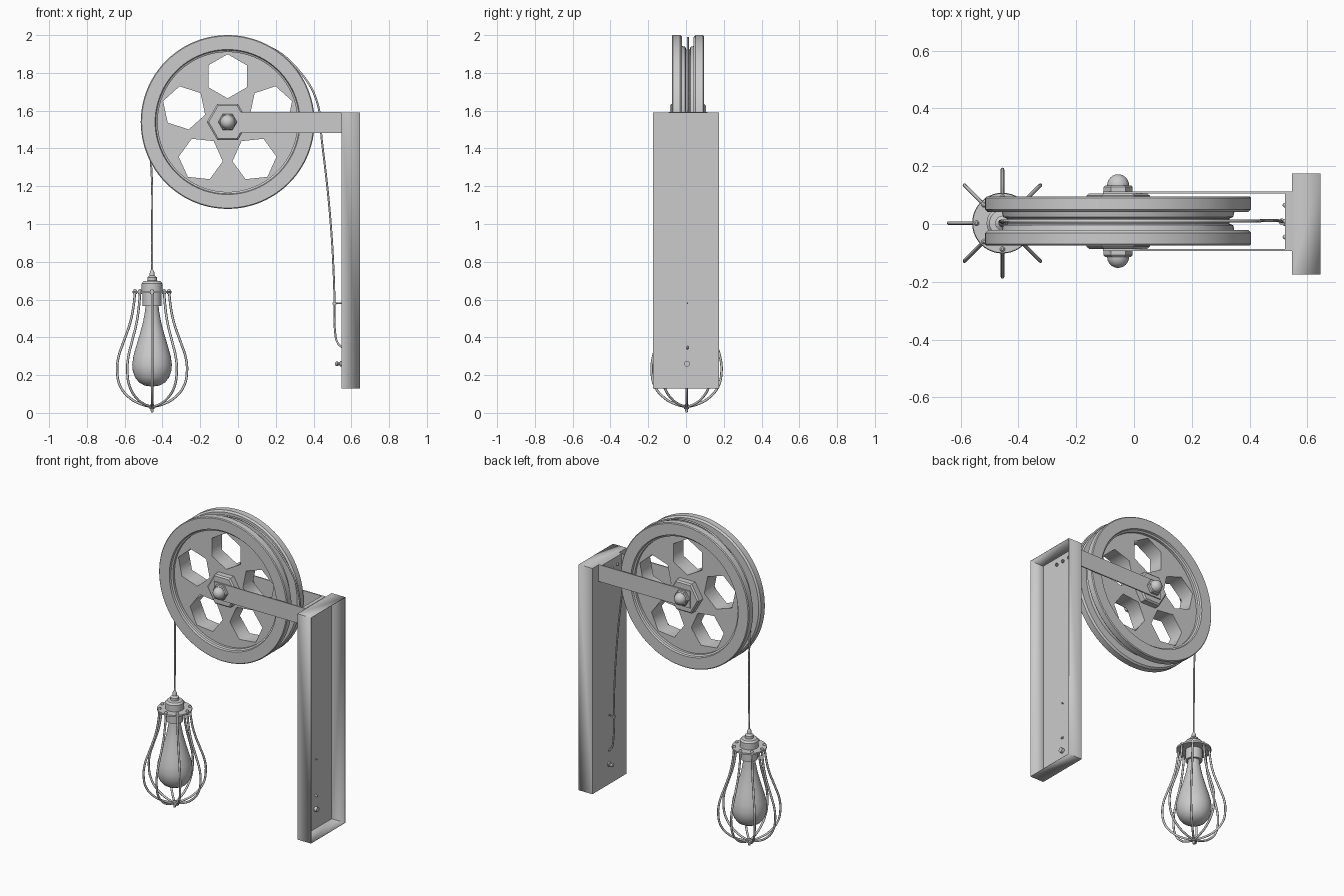
import bpy, bmesh
from math import pi, cos, sin, radians
from mathutils import Matrix, Vector

if "Cube" in bpy.data.objects:
    bpy.data.objects.remove(bpy.data.objects["Cube"])

WX, WY, WZ = -0.055, 0.01, 1.54      # wheel centre
LX, LY = -0.455, 0.003               # lamp axis


def add_mesh(name, bm, angle=30):
    bmesh.ops.recalc_face_normals(bm, faces=bm.faces[:])
    me = bpy.data.meshes.new(name)
    bm.to_mesh(me)
    bm.free()
    me.shade_smooth()
    me.set_sharp_from_angle(angle=radians(angle))
    ob = bpy.data.objects.new(name, me)
    bpy.context.collection.objects.link(ob)
    return ob


def lathe(name, profile, loc, rot=Matrix(), segs=32, closed=False):
    """Revolve (radius, height) points about z, then rotate and move."""
    bm = bmesh.new()
    rings = []
    for r, h in profile:
        if r < 1e-6:
            rings.append([bm.verts.new((0, 0, h))] * segs)
        else:
            rings.append([bm.verts.new((r * cos(2 * pi * i / segs), r * sin(2 * pi * i / segs), h))
                          for i in range(segs)])
    pairs = list(zip(rings, rings[1:]))
    if closed:
        pairs.append((rings[-1], rings[0]))
    for a, b in pairs:
        for i in range(segs):
            j = (i + 1) % segs
            vs = list(dict.fromkeys((a[i], a[j], b[j], b[i])))
            bm.faces.new(vs)
    bm.transform(Matrix.Translation(loc) @ rot)
    return add_mesh(name, bm)


def box(name, lo, hi):
    bm = bmesh.new()
    bmesh.ops.create_cube(bm, size=1)
    lo, hi = Vector(lo), Vector(hi)
    bm.transform(Matrix.Translation((lo + hi) / 2) @ Matrix.Diagonal((*(hi - lo), 1)))
    return add_mesh(name, bm)


def to_mesh(ob):
    bpy.context.collection.objects.link(ob)
    bpy.ops.object.select_all(action='DESELECT')
    bpy.context.view_layer.objects.active = ob
    ob.select_set(True)
    bpy.ops.object.convert(target='MESH')
    return bpy.context.object


def tube(name, pts, radius, res=6):
    cu = bpy.data.curves.new(name, 'CURVE')
    cu.dimensions = '3D'
    cu.bevel_depth, cu.bevel_resolution, cu.use_fill_caps = radius, 2, True
    cu.resolution_u = res
    sp = cu.splines.new('BEZIER')
    sp.bezier_points.add(len(pts) - 1)
    for bp, p in zip(sp.bezier_points, pts):
        bp.co = p
        bp.handle_left_type = bp.handle_right_type = 'AUTO'
    ob = to_mesh(bpy.data.objects.new(name, cu))
    ob.data.shade_smooth()
    return ob


def dome(r, h0, n=6):
    return [(r * cos(pi / 2 * i / n), h0 + r * sin(pi / 2 * i / n)) for i in range(n)] + [(0, h0 + r)]


TO_Y = Matrix.Rotation(-pi / 2, 4, 'X')
TO_NEG_Y = Matrix.Rotation(pi / 2, 4, 'X')
TO_NEG_X = Matrix.Rotation(-pi / 2, 4, 'Y')
WHEEL = (WX, WY, WZ)

# Grooved wheel rim: half profile mirrored across the wheel plane
half = [(0.37, 0.05), (0.37, 0.068), (0.38, 0.073), (0.384, 0.085), (0.455, 0.085), (0.46, 0.08),
        (0.46, 0.041), (0.45, 0.031), (0.402, 0.031), (0.398, 0.014), (0.385, 0.009)]
lathe("wheel_rim", half + [(r, -h) for r, h in reversed(half)], WHEEL, TO_Y, 96, True)

# Wheel web with five hexagonal openings
cu = bpy.data.curves.new("wheel_web", 'CURVE')
cu.dimensions, cu.fill_mode, cu.extrude = '2D', 'BOTH', 0.052


def poly(cx, cy, r, n, a0):
    sp = cu.splines.new('POLY')
    sp.points.add(n - 1)
    for i, p in enumerate(sp.points):
        a = a0 + 2 * pi * i / n
        p.co = (cx + r * cos(a), cy + r * sin(a), 0, 1)
    sp.use_cyclic_u = True


poly(0, 0, 0.374, 96, 0)
for k in range(5):
    a = pi / 2 + 2 * pi * k / 5
    poly(0.242 * cos(a), 0.242 * sin(a), 0.117, 6, a)
web = bpy.data.objects.new("wheel_web", cu)
web.matrix_world = Matrix.Translation(WHEEL) @ TO_NEG_Y
to_mesh(web)

# Hub, nut, cap and bracket arm on each side
for side, rot, s in (("front", TO_NEG_Y, -1), ("back", TO_Y, 1)):
    lathe(side + "_hub_plate", [(0, 0.04), (0.11, 0.04), (0.11, 0.088), (0.1, 0.096), (0, 0.096)],
          WHEEL, rot, 6)
    ya, yb = sorted((WY + s * 0.096, WY + s * 0.103))
    box(side + "_bracket_arm", (-0.108, ya, 1.483), (0.548, yb, 1.592))
    lathe(side + "_hub_nut", [(0, 0.1), (0.05, 0.1), (0.05, 0.118), (0.044, 0.124), (0, 0.124)],
          WHEEL, rot, 6)
    lathe(side + "_cap_nut", [(0.038, 0.12)] + dome(0.038, 0.124), WHEEL, rot, 32)
box("bracket_back", (0.523, WY - 0.1, 1.483), (0.548, WY + 0.1, 1.592))
for i in range(3):
    lathe(f"bracket_screw_{i}", [(0.01, -0.035), (0.01, 0)] + dome(0.008, 0, 3),
          (0.522, WY + (i - 1) * 0.055, 1.54), TO_NEG_X, 12)

# Wall panel: shallow thin-walled tray open at the back
bm = bmesh.new()
bmesh.ops.create_cube(bm, size=1)
bm.transform(Matrix.Translation((0.596, 0, 0.86)) @ Matrix.Diagonal((0.098, 0.35, 1.46, 1)))
bmesh.ops.delete(bm, geom=[f for f in bm.faces if f.calc_center_median().x > 0.64], context='FACES')
panel = add_mesh("wall_panel", bm)
mod = panel.modifiers.new("thickness", 'SOLIDIFY')
mod.thickness, mod.offset = 0.004, -1

# Power cord: up from the lamp, over the wheel, down to the panel
pts = [(LX, LY, 0.74), (LX + 0.001, 0.006, 1.15)]
for deg, r in ((180, 0.4), (150, 0.403), (120, 0.425), (90, 0.445), (60, 0.455), (32, 0.468), (13, 0.485)):
    a = radians(deg)
    pts.append((WX + r * cos(a), WY, WZ + r * sin(a)))
pts += [(0.444, 0.012, 1.44), (0.486, 0.012, 1.06), (0.508, 0.01, 0.7), (0.511, 0.008, 0.55),
        (0.513, 0.008, 0.44), (0.528, 0.008, 0.37), (0.56, 0.008, 0.34)]
tube("power_cord", pts, 0.0055, 8)

# Cord clip and rotary switch on the panel
tube("cord_clip_stem", [(0.515, 0.008, 0.58), (0.56, 0.008, 0.58)], 0.004)
lathe("cord_clip_ring", [(0.006, -0.005), (0.011, -0.005), (0.011, 0.005), (0.006, 0.005)],
      (0.511, 0.008, 0.58), segs=16, closed=True)
lathe("switch_knob", [(0, -0.02), (0.015, -0.02), (0.015, 0.008), (0.008, 0.01), (0.008, 0.016),
                      (0.012, 0.02), (0.012, 0.03), (0, 0.034)], (0.548, 0.005, 0.26), TO_NEG_X, 20)

# Lamp socket, bulb and cage hardware
LAMP = (LX, LY, 0)
lathe("lamp_socket", [(0, 0.565), (0.05, 0.565), (0.05, 0.642), (0.055, 0.645), (0.055, 0.685),
                      (0.045, 0.697), (0.025, 0.7), (0.025, 0.718), (0.013, 0.727), (0.012, 0.745),
                      (0.007, 0.757), (0, 0.757)], LAMP)
lathe("bulb", [(0.034, 0.575), (0.037, 0.54), (0.048, 0.48), (0.064, 0.42), (0.085, 0.35),
               (0.099, 0.3), (0.105, 0.255), (0.102, 0.222), (0.09, 0.188), (0.07, 0.162),
               (0.04, 0.145), (0, 0.139)], LAMP, segs=40)
lathe("cage_collar", [(0.045, 0.635), (0.103, 0.635), (0.103, 0.645), (0.045, 0.645)],
      LAMP, segs=40, closed=True)
lathe("cage_finial", [(0, 0.003), (0.006, 0.003), (0.008, 0.02), (0.014, 0.022), (0.014, 0.036),
                      (0.009, 0.046), (0, 0.047)], LAMP, segs=20)

# Eight bowed cage wires with beads at the collar
wire = [(0.09, 0.65), (0.096, 0.58), (0.115, 0.48), (0.155, 0.365), (0.178, 0.295), (0.185, 0.22),
        (0.168, 0.14), (0.115, 0.077), (0.055, 0.045), (0.005, 0.032)]
for k in range(8):
    a = k * pi / 4
    tube(f"cage_wire_{k}", [(LX + r * cos(a), LY + r * sin(a), z) for r, z in wire], 0.0065, 4)
    lathe(f"cage_bead_{k}", [(0, 0.628), (0.01, 0.63), (0.01, 0.648)] + dome(0.009, 0.648, 3),
          (LX + 0.09 * cos(a), LY + 0.09 * sin(a), 0), segs=12)
